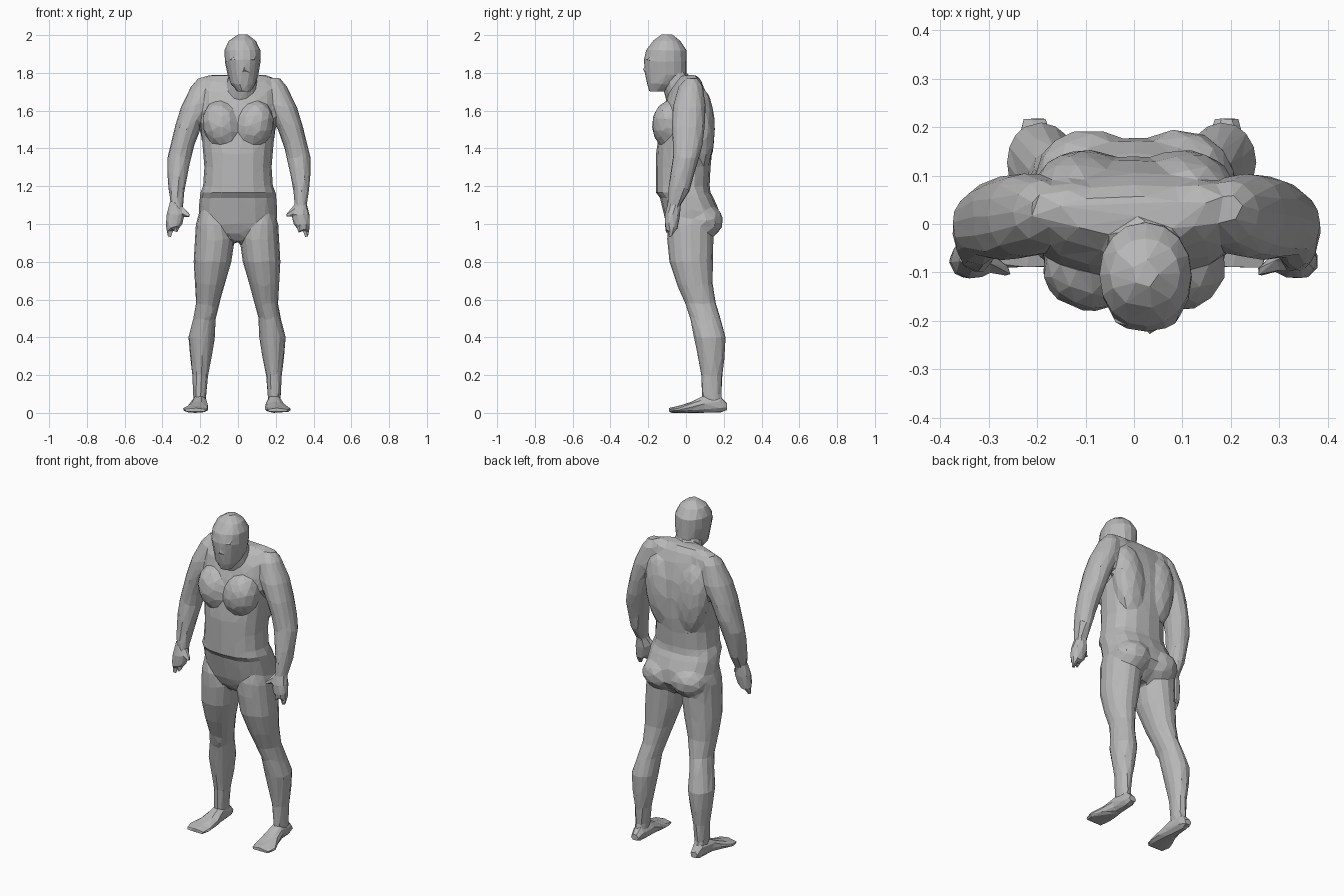
import bpy
import bmesh
import math
from mathutils import Matrix, Vector

default_cube = bpy.data.objects.get("Cube")
if default_cube:
    bpy.data.objects.remove(default_cube, do_unlink=True)

# One plain clay grey for the whole figure
clay = bpy.data.materials.new("clay_grey")
clay.use_nodes = True
clay.diffuse_color = (0.48, 0.48, 0.48, 1)
clay.node_tree.nodes["Principled BSDF"].inputs["Base Color"].default_value = clay.diffuse_color


def loft(bm, rings, along="z", side=1, shift=0, power=0.95, sides=16):
    """Skin rounded cross-sections given as (level, x min, x max, other min, other max)."""
    loops = []
    for level, x0, x1, v0, v1 in rings:
        loop = []
        for i in range(sides):
            angle = math.tau * i / sides
            c, s = math.cos(angle), math.sin(angle)
            x = (x0 + x1) / 2 + (x1 - x0) / 2 * math.copysign(abs(c) ** power, c)
            v = (v0 + v1) / 2 + (v1 - v0) / 2 * math.copysign(abs(s) ** power, s)
            x = side * x + shift
            loop.append(bm.verts.new((x, v, level) if along == "z" else (x, level, v)))
        loops.append(loop)
    faces = [bm.faces.new(loops[0]), bm.faces.new(loops[-1])]
    for low, high in zip(loops, loops[1:]):
        for i in range(sides):
            j = (i + 1) % sides
            faces.append(bm.faces.new((low[i], low[j], high[j], high[i])))
    bmesh.ops.recalc_face_normals(bm, faces=faces)


def muscle(bm, centre, radii, tilt=0):
    """Ellipsoid mass, optionally leaned around the y axis."""
    matrix = Matrix.Translation(centre) @ Matrix.Rotation(tilt, 4, "Y") @ Matrix.Diagonal((*radii, 1))
    bmesh.ops.create_icosphere(bm, subdivisions=3, radius=1, matrix=matrix)


def spike(bm, start, end, thick, thin, side=1):
    """Tapered finger or nose between two points."""
    mirror = Vector((side, 1, 1))
    start, end = Vector(start) * mirror, Vector(end) * mirror
    turn = (end - start).to_track_quat("Z", "Y").to_matrix().to_4x4()
    bmesh.ops.create_cone(bm, cap_ends=True, segments=8, radius1=thick, radius2=thin,
                          depth=(end - start).length,
                          matrix=Matrix.Translation((start + end) / 2) @ turn)


def finish(name, bm, target, soften):
    """Fuse the masses of a part, blend them and reduce them to broad flat facets."""
    mesh = bpy.data.meshes.new(name)
    bm.to_mesh(mesh)
    bm.free()
    part = bpy.data.objects.new(name, mesh)
    bpy.context.collection.objects.link(part)

    fuse = part.modifiers.new("fuse", "REMESH")
    fuse.mode = "VOXEL"
    fuse.voxel_size = 0.008
    blend = part.modifiers.new("blend", "SMOOTH")
    blend.iterations = soften
    bpy.context.view_layer.update()
    dense = part.evaluated_get(bpy.context.evaluated_depsgraph_get()).data
    triangles = max(1, 2 * len(dense.polygons))
    facet = part.modifiers.new("facet", "DECIMATE")
    facet.ratio = min(1, target / triangles)
    bpy.context.view_layer.update()
    result = part.evaluated_get(bpy.context.evaluated_depsgraph_get())
    final = bpy.data.meshes.new_from_object(result)
    part.modifiers.clear()
    part.data = final
    final.name = name
    final.materials.clear()
    final.materials.append(clay)
    final.shade_flat()


torso = [
    (0.905, 0.03, -0.05, 0.09), (0.95, 0.12, -0.085, 0.14), (1, 0.205, -0.105, 0.18),
    (1.08, 0.208, -0.125, 0.172), (1.14, 0.203, -0.137, 0.145), (1.165, 0.2, -0.16, 0.13),
    (1.2, 0.185, -0.16, 0.125), (1.3, 0.178, -0.16, 0.13), (1.38, 0.185, -0.158, 0.138),
    (1.5, 0.195, -0.14, 0.14), (1.6, 0.205, -0.125, 0.132), (1.7, 0.21, -0.09, 0.105),
    (1.755, 0.195, -0.05, 0.08), (1.788, 0.14, -0.02, 0.055),
]
neck = [(1.64, -0.07, 0.09, -0.1, 0.08), (1.72, -0.065, 0.1, -0.125, 0.05),
        (1.82, -0.04, 0.095, -0.13, -0.01)]
leg = [
    (1.08, 0.07, 0.19, -0.08, 0.12), (1, 0.02, 0.213, -0.1, 0.15),
    (0.92, 0.008, 0.218, -0.1, 0.145), (0.8, 0.025, 0.225, -0.088, 0.142),
    (0.68, 0.06, 0.218, -0.048, 0.142), (0.58, 0.088, 0.212, -0.005, 0.158),
    (0.5, 0.108, 0.227, 0.022, 0.183), (0.4, 0.112, 0.253, 0.042, 0.21),
    (0.3, 0.128, 0.245, 0.062, 0.205), (0.2, 0.148, 0.232, 0.08, 0.193),
    (0.1, 0.158, 0.228, 0.082, 0.188), (0.045, 0.16, 0.225, 0.09, 0.2),
]
arm = [
    (1.775, 0.16, 0.22, 0.005, 0.06), (1.73, 0.13, 0.258, -0.04, 0.09),
    (1.62, 0.15, 0.312, -0.07, 0.105), (1.52, 0.205, 0.343, -0.075, 0.1),
    (1.42, 0.24, 0.367, -0.07, 0.088), (1.35, 0.258, 0.385, -0.07, 0.07),
    (1.27, 0.275, 0.385, -0.083, 0.045), (1.18, 0.293, 0.378, -0.095, 0.022),
    (1.1, 0.3, 0.365, -0.102, -0.025), (1.07, 0.3, 0.365, -0.1, -0.03),
]
foot = [
    (0.218, 0.168, 0.215, 0.012, 0.05), (0.18, 0.155, 0.227, 0, 0.09),
    (0.1, 0.15, 0.233, 0, 0.095), (0.03, 0.143, 0.253, 0, 0.06),
    (-0.04, 0.142, 0.282, 0, 0.036), (-0.09, 0.155, 0.268, 0.002, 0.025),
]
palm = [
    (1.12, 0.302, 0.362, -0.095, -0.025), (1.05, 0.285, 0.378, -0.113, -0.03),
    (1, 0.295, 0.382, -0.113, -0.04), (0.97, 0.32, 0.378, -0.107, -0.045),
]

# Body: trunk, neck and limbs blended into one skin
bm = bmesh.new()
loft(bm, [(z, -w, w, front, back) for z, w, front, back in torso], power=0.85)
loft(bm, neck)
for side, shift in ((1, 0), (-1, -0.01)):
    loft(bm, leg, side=side, shift=shift)
    loft(bm, arm, side=side, shift=-shift)
    # Chest, back, shoulder ridge, buttock and kneecap
    muscle(bm, (side * 0.087, -0.092, 1.525), (0.1, 0.088, 0.125), side * 0.3)
    muscle(bm, (side * 0.1, 0.08, 1.5), (0.1, 0.073, 0.22), side * 0.12)
    muscle(bm, (side * 0.13, 0.03, 1.722), (0.09, 0.06, 0.068))
    muscle(bm, (side * 0.092, 0.09, 1.015), (0.115, 0.106, 0.095))
    muscle(bm, (side * 0.16, 0.05, 0.55), (0.04, 0.043, 0.06))
finish("body", bm, 1500, 9)

# Head: chin, jaw, cheeks and skull, bowed forward and a little to one side
bm = bmesh.new()
loft(bm, [
    (1.7, 0, 0.065, -0.195, -0.11), (1.74, -0.038, 0.093, -0.208, -0.05),
    (1.79, -0.055, 0.108, -0.217, 0.005), (1.86, -0.07, 0.12, -0.223, 0.005),
    (1.92, -0.072, 0.119, -0.212, 0.003), (1.97, -0.05, 0.095, -0.175, -0.03),
    (2.004, 0, 0.05, -0.13, -0.075),
])
muscle(bm, (0.025, -0.18, 1.87), (0.075, 0.043, 0.03))
spike(bm, (0.03, -0.2, 1.86), (0.033, -0.212, 1.81), 0.01, 0.018)
finish("head", bm, 170, 3)

for name, side, shift in (("left", 1, 0), ("right", -1, -0.013)):
    # Foot, splayed slightly outwards
    bm = bmesh.new()
    loft(bm, foot, along="y", side=side, shift=shift)
    finish(name + "_foot", bm, 90, 1)

    # Hand with thumb and loosely curled fingers
    bm = bmesh.new()
    loft(bm, palm, side=side)
    spike(bm, (0.315, -0.07, 1.085), (0.256, -0.1, 1.04), 0.024, 0.01, side)
    spike(bm, (0.355, -0.07, 1), (0.365, -0.085, 0.93), 0.024, 0.01, side)
    spike(bm, (0.325, -0.08, 1.01), (0.325, -0.1, 0.955), 0.022, 0.01, side)
    finish(name + "_hand", bm, 90, 1)
